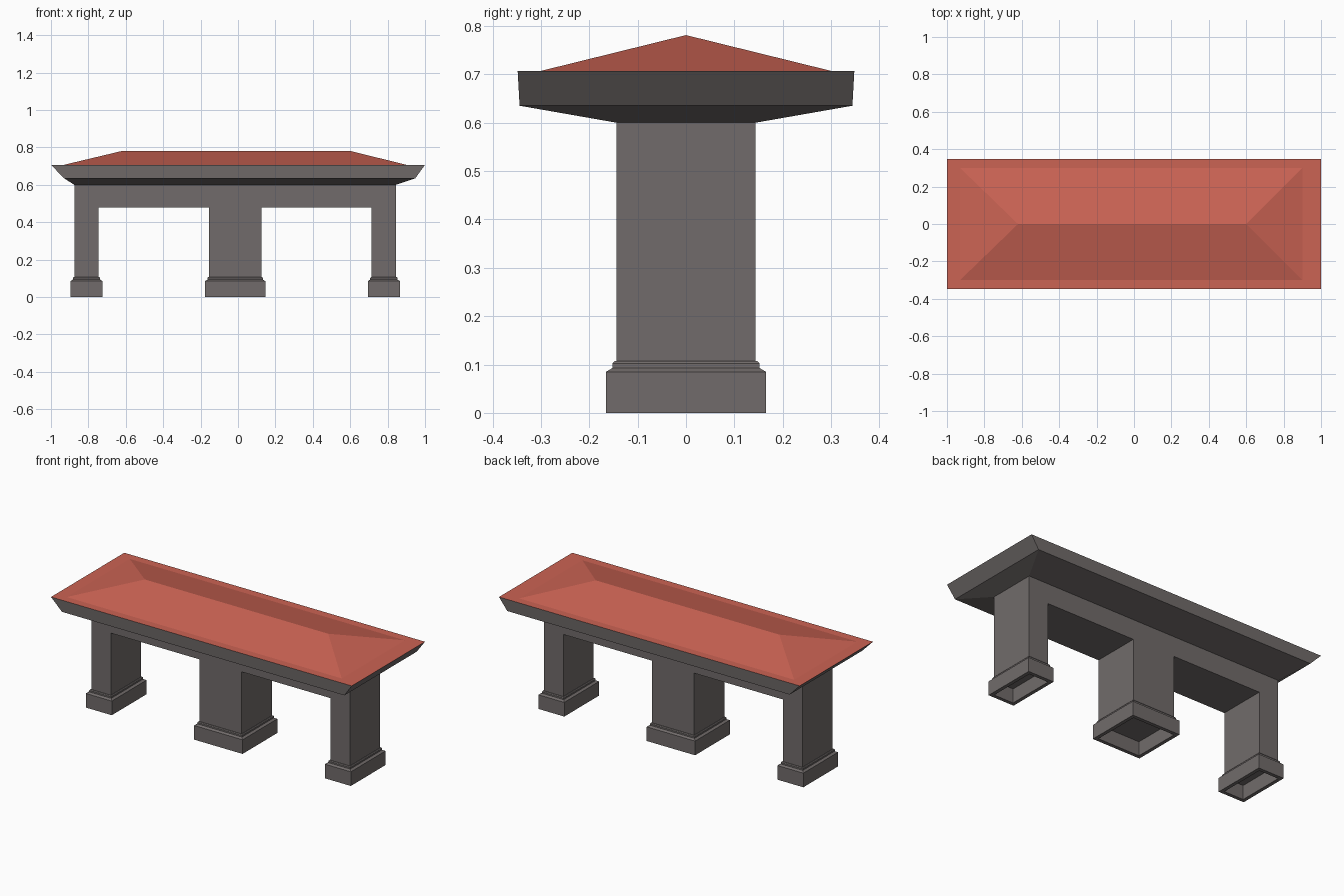
import bpy, bmesh

if "Cube" in bpy.data.objects:
    bpy.data.objects.remove(bpy.data.objects["Cube"])


def material(name, rgb):
    m = bpy.data.materials.new(name)
    m.diffuse_color = (*rgb, 1)
    m.use_nodes = True
    m.node_tree.nodes["Principled BSDF"].inputs["Base Color"].default_value = m.diffuse_color
    return m


STONE = material("dark grey stone", (0.165, 0.148, 0.145))
RED = material("red roof", (0.60, 0.125, 0.088))


def make_object(name, bm, mat):
    bmesh.ops.remove_doubles(bm, verts=bm.verts, dist=1e-5)
    bmesh.ops.recalc_face_normals(bm, faces=bm.faces)
    me = bpy.data.meshes.new(name)
    bm.to_mesh(me)
    bm.free()
    me.materials.append(mat)
    ob = bpy.data.objects.new(name, me)
    bpy.context.collection.objects.link(ob)
    return ob


def loft(bm, rings, closed=False):
    """Rectangular rings (x0, x1, half_y, z) joined in order."""
    loops = []
    for x0, x1, y, z in rings:
        loops.append([bm.verts.new(p) for p in
                      ((x0, -y, z), (x1, -y, z), (x1, y, z), (x0, y, z))])
    pairs = list(zip(loops, loops[1:]))
    if closed:
        pairs.append((loops[-1], loops[0]))
    for a, b in pairs:
        for i in range(4):
            j = (i + 1) % 4
            bm.faces.new((a[i], a[j], b[j], b[i]))
    return loops


LEGS = [(-0.875, -0.745), (-0.155, 0.125), (0.715, 0.845)]
HALF_Y, LEG_BOTTOM, ARCH, BEAM_TOP = 0.144, 0.085, 0.48, 0.60

# three legs and the beam as one extruded profile
outline = []
for x0, x1 in LEGS:
    outline += [(x0, ARCH), (x0, LEG_BOTTOM), (x1, LEG_BOTTOM), (x1, ARCH)]
outline = outline[1:-1]
outline += [(LEGS[-1][1], BEAM_TOP), (LEGS[0][0], BEAM_TOP)]
bm = bmesh.new()
front = bm.faces.new([bm.verts.new((x, -HALF_Y, z)) for x, z in outline])
ext = bmesh.ops.extrude_face_region(bm, geom=[front], use_keep_orig=True)
bmesh.ops.translate(bm, vec=(0, 2 * HALF_Y, 0),
                    verts=[v for v in ext["geom"] if isinstance(v, bmesh.types.BMVert)])
make_object("legs_and_beam", bm, STONE)

# stepped, hollow plinth around every leg: (outward offset, height)
PLINTH = [(0.0, 0.085), (0.0, 0.0), (0.021, 0.0), (0.021, 0.085),
          (0.008, 0.093), (0.008, 0.102), (0.004, 0.107), (0.0, 0.107)]
for label, (x0, x1) in zip(("left", "middle", "right"), LEGS):
    bm = bmesh.new()
    loft(bm, [(x0 - d, x1 + d, HALF_Y + d, z) for d, z in PLINTH])
    make_object(label + "_plinth", bm, STONE)

# flared cornice
bm = bmesh.new()
loft(bm, [(-0.875, 0.845, HALF_Y, BEAM_TOP),
          (-0.93, 0.948, 0.344, 0.635),
          (-1.0, 1.0, 0.348, 0.707)])
make_object("cornice", bm, STONE)

# flat rim and low hipped roof
bm = bmesh.new()
eave = loft(bm, [(-1.0, 1.0, 0.348, 0.707), (-0.93, 0.90, 0.30, 0.707)])[1]
left = bm.verts.new((-0.62, 0, 0.781))
right = bm.verts.new((0.60, 0, 0.781))
for face in ((eave[0], eave[1], right, left), (eave[1], eave[2], right),
             (eave[2], eave[3], left, right), (eave[3], eave[0], left)):
    bm.faces.new(face)
make_object("roof", bm, RED)
